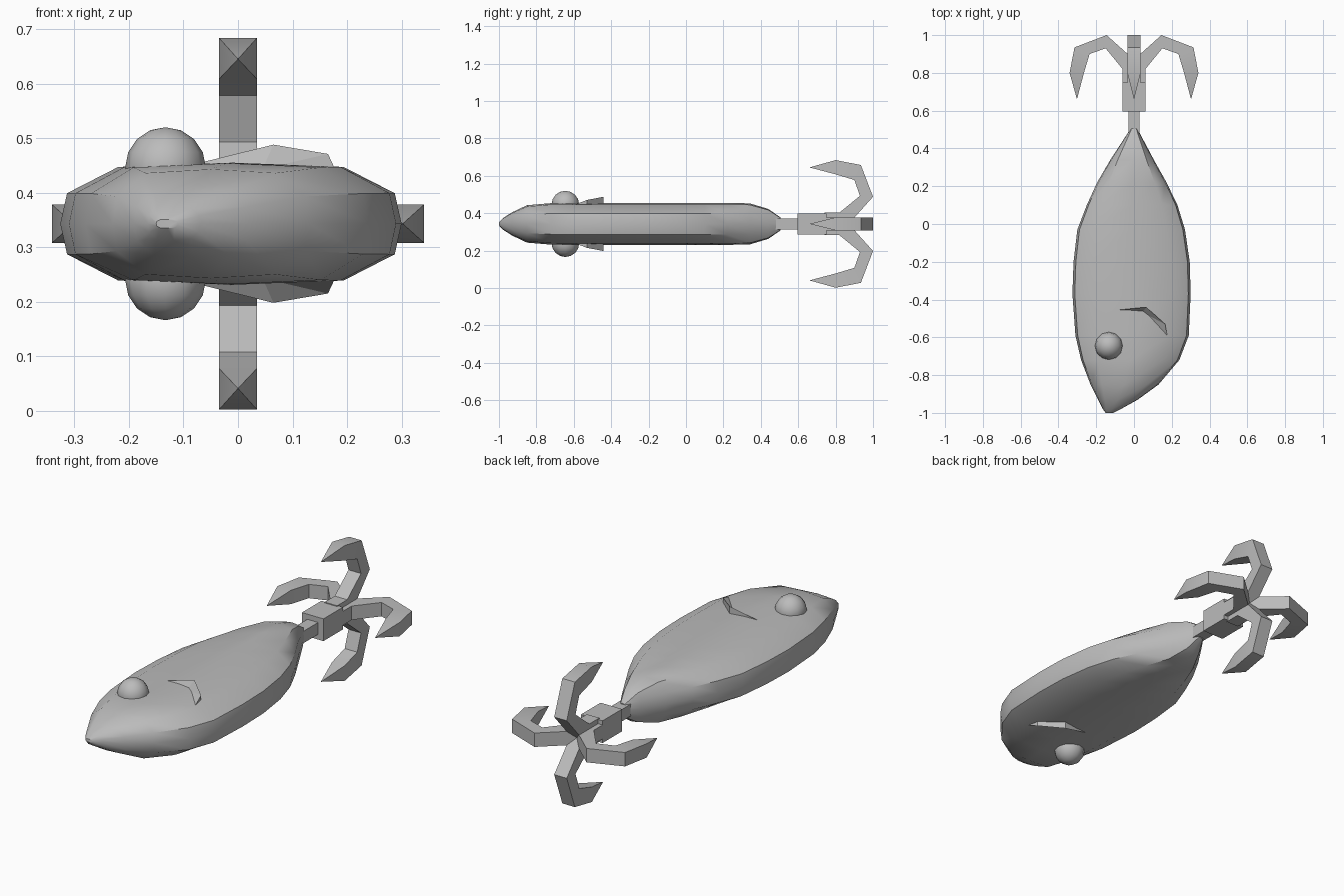
import bpy, bmesh, math
from mathutils import Matrix, Vector

if "Cube" in bpy.data.objects:
    bpy.data.objects.remove(bpy.data.objects["Cube"])

ZC = 0.343  # height of the lure's centre line

grey = bpy.data.materials.new("plain grey")
grey.diffuse_color = (0.5, 0.5, 0.5, 1)
grey.use_nodes = True
grey.node_tree.nodes["Principled BSDF"].inputs["Base Color"].default_value = grey.diffuse_color


def make(name, verts, faces, smooth=None):
    mesh = bpy.data.meshes.new(name)
    mesh.from_pydata(verts, [], faces)
    bm = bmesh.new()
    bm.from_mesh(mesh)
    bmesh.ops.recalc_face_normals(bm, faces=bm.faces)
    bm.to_mesh(mesh)
    bm.free()
    mesh.materials.append(grey)
    ob = bpy.data.objects.new(name, mesh)
    bpy.context.collection.objects.link(ob)
    if smooth:
        bpy.ops.object.select_all(action='DESELECT')
        ob.select_set(True)
        bpy.context.view_layer.objects.active = ob
        bpy.ops.object.shade_smooth_by_angle(angle=math.radians(smooth))
    return ob


def box(name, x, y0, y1, z):
    v = [(sx * x, y, ZC + sz * z) for y in (y0, y1)
         for sx, sz in ((-1, -1), (1, -1), (1, 1), (-1, 1))]
    f = [(0, 1, 2, 3), (4, 5, 6, 7)] + [(i, (i + 1) % 4, (i + 1) % 4 + 4, i + 4) for i in range(4)]
    return make(name, v, f)


# body: flattened sections lofted along y (y, left x, right x, half thickness)
stations = [(-1.0, -0.15, -0.11, 0.008), (-0.98, -0.165, -0.07, 0.03),
            (-0.93, -0.19, 0.02, 0.062), (-0.85, -0.23, 0.13, 0.1),
            (-0.72, -0.28, 0.24, 0.111), (-0.59, -0.31, 0.29, 0.112),
            (-0.37, -0.326, 0.30, 0.112), (-0.2, -0.32, 0.295, 0.112),
            (-0.03, -0.30, 0.27, 0.112), (0.1, -0.25, 0.23, 0.112),
            (0.22, -0.195, 0.172, 0.112), (0.34, -0.125, 0.105, 0.11),
            (0.44, -0.06, 0.052, 0.08), (0.505, -0.018, 0.018, 0.035)]
half = [(-1, 0), (-0.96, 0.5), (-0.66, 0.93), (0, 1), (0.66, 0.93), (0.96, 0.5), (1, 0)]
ring = half + [(u, -h) for u, h in half[-2:0:-1]]
n = len(ring)
verts, faces = [], []
for y, xl, xr, t in stations:
    c, w = (xl + xr) / 2, (xr - xl) / 2
    verts += [(c + u * w, y, ZC + h * t) for u, h in ring]
for s in range(len(stations) - 1):
    for i in range(n):
        j = (i + 1) % n
        faces.append((s * n + i, s * n + j, s * n + n + j, s * n + n + i))
faces += [tuple(range(n)), tuple(range(len(verts) - n, len(verts)))]
make("body", verts, faces, 40)

# eyes and gill flaps, mirrored on both flat sides
for side, tag in ((1, "upper"), (-1, "lower")):
    bpy.ops.mesh.primitive_uv_sphere_add(segments=12, ring_count=8, radius=0.074,
                                         location=(-0.133, -0.645, ZC + side * 0.103))
    eye = bpy.context.object
    eye.name = tag + "_eye"
    eye.data.materials.append(grey)
    bpy.ops.object.shade_smooth_by_angle(angle=math.radians(50))

    pts = [(-0.085, -0.455, 0.108), (0.065, -0.44, 0.145), (0.165, -0.53, 0.128),
           (0.185, -0.64, 0.085), (0.045, -0.468, 0.1),
           (0.065, -0.44, 0.09), (0.165, -0.53, 0.085)]
    make(tag + "_gill_flap", [(x, y, ZC + side * h) for x, y, h in pts],
         [(0, 4, 1), (4, 2, 1), (4, 3, 2), (0, 1, 5), (1, 2, 6, 5), (2, 3, 6),
          (0, 5, 4), (4, 5, 6), (4, 6, 3)])

# tail link and hook block
box("tail_link", 0.03, 0.46, 0.6, 0.03)
box("hook_block", 0.06, 0.595, 0.75, 0.056)

# four hooks around the tail: (inner radius, y), (outer radius, y)
profile = [((0.06, 0.74), (0.0, 0.74)), ((0.06, 0.82), (0.0, 0.87)),
           ((0.15, 0.93), (0.145, 1.0)), ((0.235, 0.9), (0.315, 0.935)),
           ((0.265, 0.8), (0.341, 0.8))]
W = 0.035
for k in range(4):
    rot = Matrix.Rotation(k * math.pi / 2, 3, 'Y')
    v, f = [], [(0, 1, 2, 3)]
    for (ri, yi), (ro, yo) in profile:
        v += [(ri, yi, -W), (ri, yi, W), (ro, yo, W), (ro, yo, -W)]
    for s in range(len(profile) - 1):
        for i in range(4):
            j = (i + 1) % 4
            f.append((4 * s + i, 4 * s + j, 4 * s + 4 + j, 4 * s + 4 + i))
    tip, last = len(v), len(v) - 4
    v.append((0.302, 0.66, 0))
    f += [(last + i, last + (i + 1) % 4, tip) for i in range(4)]
    make("hook_%d" % (k + 1), [rot @ Vector(p) + Vector((0, 0, ZC)) for p in v], f, 30)
